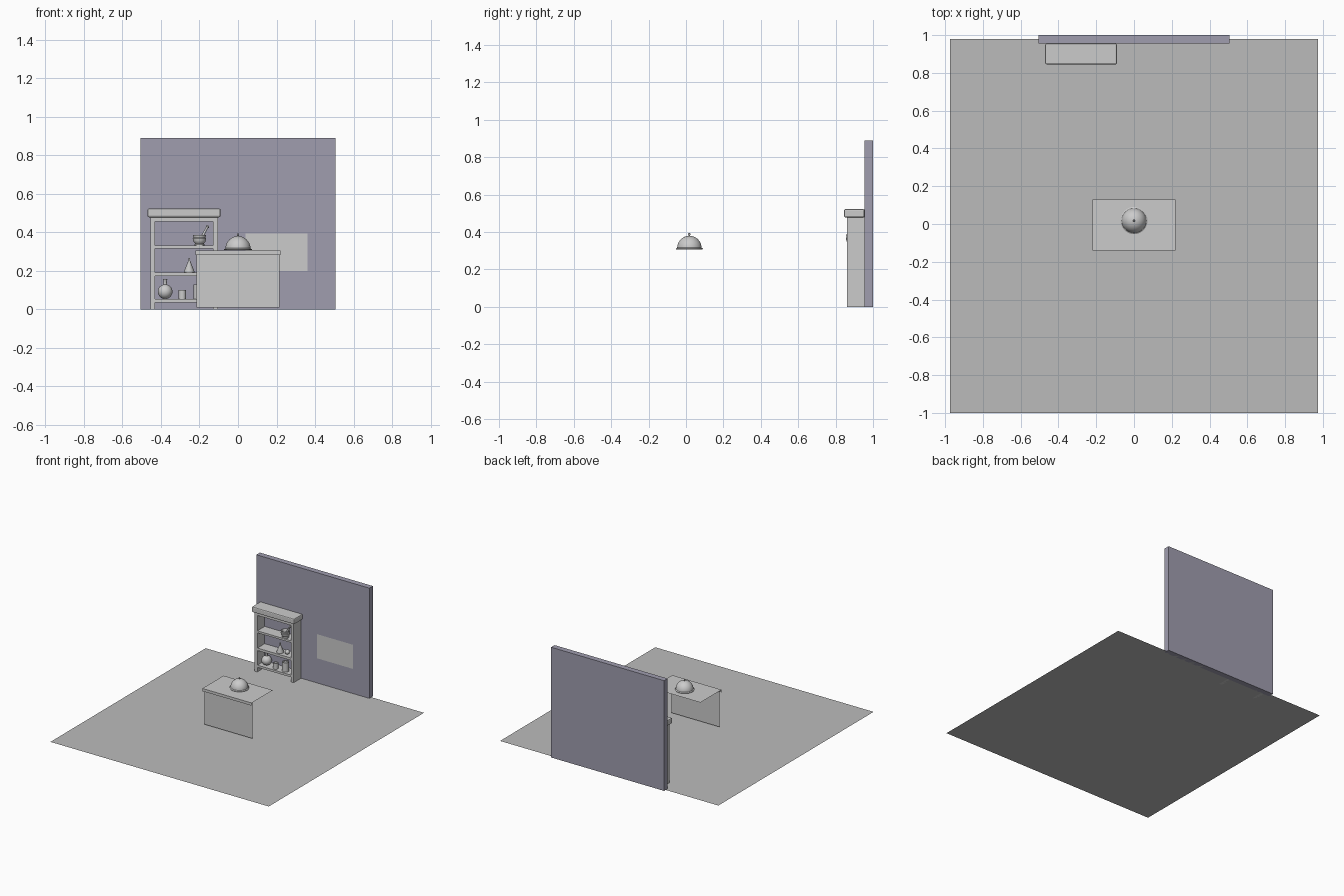
import bpy, bmesh, math
from mathutils import Vector

if "Cube" in bpy.data.objects:
    bpy.data.objects.remove(bpy.data.objects["Cube"])


def make_mat(name, col):
    m = bpy.data.materials.new(name)
    m.diffuse_color = (*col, 1)
    m.use_nodes = True
    m.node_tree.nodes["Principled BSDF"].inputs["Base Color"].default_value = m.diffuse_color
    return m


def finish(name, bm, mat=None):
    me = bpy.data.meshes.new(name)
    bm.to_mesh(me)
    bm.free()
    ob = bpy.data.objects.new(name, me)
    bpy.context.collection.objects.link(ob)
    if mat:
        me.materials.append(mat)
    return ob


def box(name, x, y, z, mat=None, bevel=0):
    bm = bmesh.new()
    bmesh.ops.create_cube(bm, size=1)
    for v in bm.verts:
        for i, (a, b) in enumerate((x, y, z)):
            v.co[i] = a if v.co[i] < 0 else b
    ob = finish(name, bm, mat)
    if bevel:
        m = ob.modifiers.new("bevel", 'BEVEL')
        m.width, m.segments = bevel, 2
    return ob


def sheet(name, a, b, sweep, mat=None):
    # open sheet: edge a-b swept along each step in turn
    bm = bmesh.new()
    row = [bm.verts.new(a), bm.verts.new(b)]
    for step in sweep:
        new = [bm.verts.new(v.co + Vector(step)) for v in row]
        bm.faces.new((row[0], row[1], new[1], new[0]))
        row = new
    return finish(name, bm, mat)


def lathe(name, profile, loc, segs=32, tilt=0):
    # profile is (radius, height) from bottom to top
    bm = bmesh.new()
    rings = []
    for r, z in profile:
        if r == 0:
            rings.append([bm.verts.new((0, 0, z))] * segs)
        else:
            rings.append([bm.verts.new((r * math.cos(t), r * math.sin(t), z))
                          for t in (2 * math.pi * i / segs for i in range(segs))])
    for lo, hi in zip(rings, rings[1:]):
        for i in range(segs):
            j = (i + 1) % segs
            bm.faces.new(list(dict.fromkeys((lo[i], lo[j], hi[j], hi[i]))))
    ob = finish(name, bm)
    ob.location = loc
    ob.rotation_euler.y = tilt
    bpy.ops.object.select_all(action='DESELECT')
    bpy.context.view_layer.objects.active = ob
    ob.select_set(True)
    bpy.ops.object.shade_smooth_by_angle(angle=math.radians(35))
    return ob


def arc(r, zc, a0, a1, n=10):
    out = []
    for i in range(n + 1):
        t = math.radians(a0 + (a1 - a0) * i / n)
        c = math.cos(t)
        out.append((0 if c < 1e-6 else r * c, zc + r * math.sin(t)))
    return out


wall_mat = make_mat("wall_paint", (0.35, 0.34, 0.43))
floor_mat = make_mat("floor_grey", (0.5, 0.5, 0.5))

# room
sheet("floor", (-0.975, -1, 0), (0.975, -1, 0), [(0, 1.98, 0)], floor_mat)
box("back_wall", (-0.505, 0.505), (0.955, 1.0), (0, 0.89), wall_mat)
sheet("wall_picture", (0.04, 0.953, 0.20), (0.36, 0.953, 0.20), [(0, 0, 0.195)])

# counter made of thin sheets: lipped top and front panel
sheet("counter_top", (-0.22, -0.14, 0.283), (0.22, -0.14, 0.283),
      [(0, 0, 0.022), (0, 0.27, 0)])
sheet("counter_front", (-0.215, -0.122, 0.01), (0.215, -0.122, 0.01), [(0, 0, 0.293)])

# domed bell on the counter
lathe("bell_dome", [(0, 0.308), (0.071, 0.308), (0.072, 0.312), (0.067, 0.315)]
      + arc(0.065, 0.315, 2, 88) + [(0.004, 0.38), (0.004, 0.384),
      (0.006, 0.387), (0.006, 0.391), (0.003, 0.394), (0, 0.394)], (0, 0.018, 0))

# bookcase
for side, x in (("left", -0.455), ("right", -0.13)):
    box("bookcase_post_" + side, (x, x + 0.025), (0.86, 0.955), (0, 0.48))
box("bookcase_cornice", (-0.47, -0.09), (0.845, 0.955), (0.478, 0.523), None, 0.008)
box("bookcase_top_rail", (-0.43, -0.13), (0.862, 0.955), (0.455, 0.48))
for i, (a, b) in enumerate(((0.036, 0.054), (0.172, 0.192), (0.315, 0.331))):
    box(f"shelf_{i + 1}", (-0.43, -0.13), (0.862, 0.955), (a, b))

# bottom shelf: round flask, small jar, tall jar
lathe("round_flask", arc(0.038, 0.038, -90, 76, 14) +
      [(0.008, 0.095), (0.011, 0.1), (0.011, 0.103), (0, 0.103)], (-0.378, 0.905, 0.054))


def jar(name, r, h, loc):
    lathe(name, [(0, 0), (r, 0), (r, h), (r * 0.85, h), (r * 0.85, h * 0.9), (0, h * 0.9)],
          loc, 24)


jar("small_jar", 0.019, 0.046, (-0.289, 0.895, 0.054))
jar("tall_jar", 0.025, 0.075, (-0.205, 0.9, 0.054))

# middle shelf: cone flask and ball
lathe("cone_flask", [(0, 0), (0.026, 0), (0.026, 0.008), (0.005, 0.06), (0.005, 0.075),
      (0, 0.075)], (-0.253, 0.9, 0.192), 24)
lathe("small_ball", arc(0.018, 0.018, -90, 90), (-0.19, 0.9, 0.192), 24)

# top shelf: banded mortar with leaning pestle
lathe("mortar", [(0, 0), (0.026, 0), (0.026, 0.006), (0.022, 0.01), (0.03, 0.018),
      (0.033, 0.026), (0.035, 0.038), (0.031, 0.042), (0.034, 0.052), (0.034, 0.056),
      (0.028, 0.056), (0.02, 0.025), (0, 0.02)], (-0.2, 0.89, 0.331))
lathe("pestle", [(0, 0), (0.01, 0.003), (0.012, 0.012), (0.007, 0.025), (0.006, 0.075),
      (0.009, 0.083), (0.005, 0.09), (0, 0.091)], (-0.198, 0.892, 0.356), 20, 0.5)
